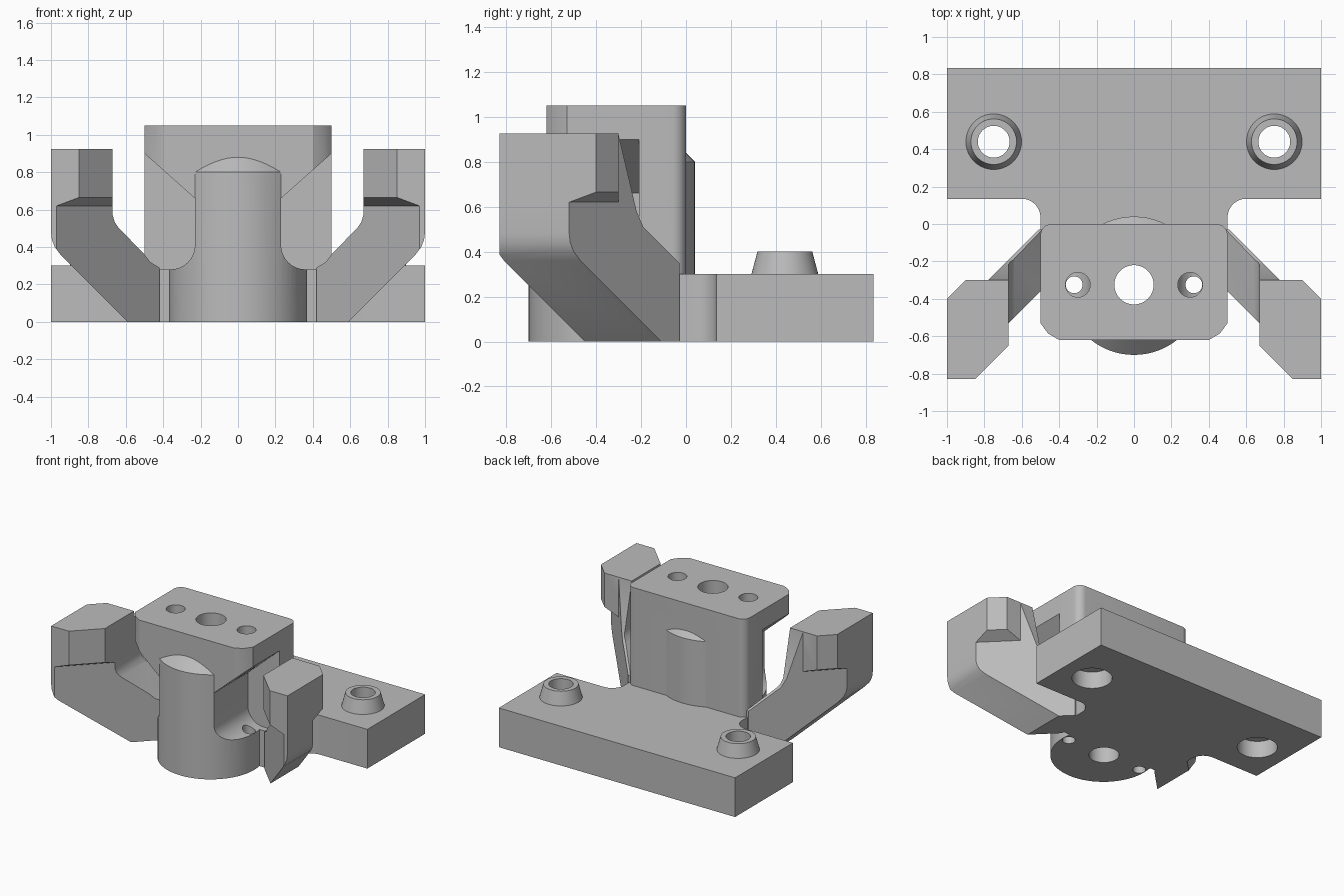
import bpy, bmesh
from math import sin, cos, pi, radians
from mathutils import Vector

if "Cube" in bpy.data.objects:
    bpy.data.objects.remove(bpy.data.objects["Cube"], do_unlink=True)

grey = bpy.data.materials.new("plain_grey")
grey.use_nodes = True
tone = (0.5, 0.5, 0.5, 1)
grey.diffuse_color = tone
grey.node_tree.nodes["Principled BSDF"].inputs["Base Color"].default_value = tone


def finish(name, bm):
    bmesh.ops.recalc_face_normals(bm, faces=bm.faces)
    mesh = bpy.data.meshes.new(name)
    bm.to_mesh(mesh)
    bm.free()
    mesh.materials.append(grey)
    ob = bpy.data.objects.new(name, mesh)
    bpy.context.collection.objects.link(ob)
    return ob


def prism(name, outline, lo, hi, axis="z"):
    """Extrude a 2D outline along one axis."""
    place = {"z": lambda a, b, t: (a, b, t),
             "y": lambda a, b, t: (a, t, b),
             "x": lambda a, b, t: (t, a, b)}[axis]
    bm = bmesh.new()
    face = bm.faces.new([bm.verts.new(place(a, b, lo)) for a, b in outline])
    new = bmesh.ops.extrude_face_region(bm, geom=[face])["geom"]
    step = Vector(place(0, 0, hi - lo))
    bmesh.ops.translate(bm, vec=step, verts=[v for v in new if isinstance(v, bmesh.types.BMVert)])
    return finish(name, bm)


def cone(name, x, y, lo, hi, r1, r2=None):
    bm = bmesh.new()
    bmesh.ops.create_cone(bm, cap_ends=True, segments=64, radius1=r1,
                          radius2=r1 if r2 is None else r2, depth=hi - lo)
    bmesh.ops.translate(bm, vec=(x, y, (lo + hi) / 2), verts=bm.verts)
    return finish(name, bm)


def hull(name, points):
    bm = bmesh.new()
    for p in points:
        bm.verts.new(p)
    bmesh.ops.convex_hull(bm, input=bm.verts)
    return finish(name, bm)


def combine(ob, other, how):
    mod = ob.modifiers.new(how, "BOOLEAN")
    mod.operation, mod.object, mod.solver = how, other, "EXACT"
    bpy.context.view_layer.objects.active = ob
    bpy.ops.object.modifier_apply(modifier=mod.name)
    bpy.data.objects.remove(other, do_unlink=True)


def arc(cx, cy, r, start, end, steps=8):
    angles = [radians(start + (end - start) * i / steps) for i in range(steps + 1)]
    return [(cx + r * cos(a), cy + r * sin(a)) for a in angles]


def mirrored(points):
    return points + [(-x, y) for x, y in reversed(points)]


def smooth(ob):
    bpy.ops.object.select_all(action="DESELECT")
    ob.select_set(True)
    bpy.context.view_layer.objects.active = ob
    bpy.ops.object.shade_smooth_by_angle(angle=radians(25))


# Central tower: overhanging head, back wall, ledge and round column
back = arc(0.44, -0.06, 0.06, 0, 90)
tower = prism("tower", mirrored([(0.4, -0.62), (0.46, -0.585), (0.5, -0.53)] + back), 0.6, 1.05)
combine(tower, prism("wall", mirrored([(0.5, -0.21)] + back), 0, 1.05), "UNION")
combine(tower, prism("ledge", mirrored([(0.495, -0.26), (0.495, -0.1)]), 0, 0.29), "UNION")
column = cone("column", 0, -0.33, 0, 0.8, 0.37)
combine(column, cone("column_taper", 0, -0.33, 0.8, 1.0, 0.37, 0.17), "UNION")
combine(tower, column, "UNION")

# Side channels with a rounded floor and sloping roof
channel = [(0.23, 0.66)] + arc(0.36, 0.41, 0.13, 180, 270) + [(0.7, 0.28), (0.7, 0.9), (0.5, 0.9)]
for side in (1, -1):
    combine(tower, prism("channel", [(side * x, z) for x, z in channel], -0.9, -0.21, "y"), "DIFFERENCE")

# Base plate with neck fillets
plate = prism("base_plate", mirrored([(0.5, -0.15)] + arc(0.6, 0.035, 0.1, 180, 90)
                                     + [(1, 0.135), (1, 0.835)]), 0, 0.3)
for side in (1, -1):
    combine(plate, cone("boss", side * 0.75, 0.44, 0.25, 0.4, 0.162, 0.122), "UNION")
    combine(plate, cone("bore", side * 0.75, 0.44, -0.1, 0.5, 0.085), "DIFFERENCE")
    combine(plate, cone("counterbore", side * 0.75, 0.44, -0.1, 0.13, 0.14), "DIFFERENCE")
combine(tower, plate, "UNION")

# Bolt holes down through the tower
combine(tower, cone("centre_bore", 0, -0.325, -0.1, 1.2, 0.105), "DIFFERENCE")
for side in (1, -1):
    combine(tower, cone("bolt_bore", side * 0.3, -0.325, 0.5, 1.2, 0.066), "DIFFERENCE")
    combine(tower, cone("lower_bore", side * 0.32, -0.325, -0.1, 0.7, 0.045), "DIFFERENCE")
smooth(tower)

# Diagonal arm: plan, front and side outlines intersected
plan = [(0.42, -0.28), (0.97, -0.83), (1, -0.83), (1, -0.52), (0.5, -0.02), (0.42, -0.02)]
front = [(0.42, 0), (0.59, 0), (0.95, 0.36), (0.98, 0.4), (0.995, 0.44), (1, 0.48), (1, 0.92),
         (0.67, 0.92), (0.67, 0.57), (0.66, 0.535), (0.64, 0.505), (0.5, 0.36), (0.47, 0.32), (0.42, 0.29)]
flank = [(-0.83, 0), (-0.03, 0), (-0.03, 0.35), (-0.19, 0.51), (-0.22, 0.58), (-0.3, 0.92), (-0.83, 0.92)]
head = [(0.67, -0.65), (0.85, -0.83), (1, -0.83), (1, -0.4), (0.9, -0.3), (0.67, -0.3)]
foot = [(0.67, -0.53), (0.97, -0.83), (1, -0.83), (1, -0.52), (0.78, -0.3), (0.67, -0.3)]

for side, label in ((1, "left"), (-1, "right")):
    def flip(points):
        return [(side * x, b) for x, b in points]
    arm = prism(label + "_arm", flip(plan), -0.1, 1.1)
    combine(arm, prism("front_shape", flip(front), -1, 0.2, "y"), "INTERSECT")
    combine(arm, prism("side_shape", flank, -1.2, 1.2, "x"), "INTERSECT")
    # Clamp head with bevelled underside
    levels = [(foot, 0.62), (head, 0.665), (head, 0.925)]
    combine(arm, hull("arm_head", [(x, y, z) for ring, z in levels for x, y in flip(ring)]), "UNION")
    smooth(arm)
